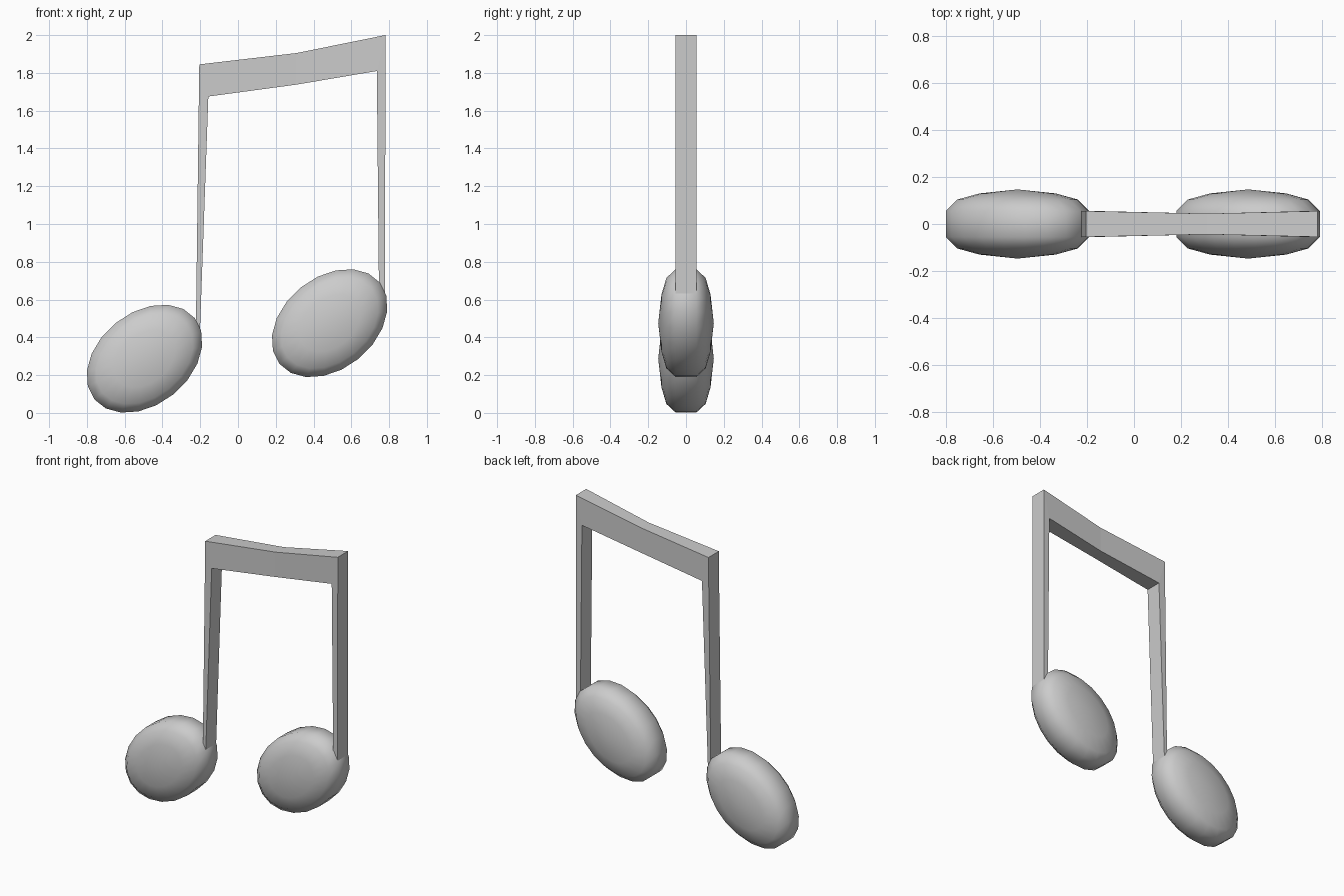
import bpy
import bmesh
from math import sin, cos, pi, radians
from mathutils import Matrix, Vector

cube = bpy.data.objects.get("Cube")
if cube:
    bpy.data.objects.remove(cube, do_unlink=True)

grey = bpy.data.materials.new("light grey")
grey.use_nodes = True
COLOUR = (0.6, 0.6, 0.6, 1)
grey.diffuse_color = COLOUR
grey.node_tree.nodes["Principled BSDF"].inputs["Base Color"].default_value = COLOUR


def finish(bm, name, smooth):
    """Turn a bmesh into a named object with the grey material."""
    bmesh.ops.recalc_face_normals(bm, faces=bm.faces)
    for face in bm.faces:
        face.smooth = smooth
    mesh = bpy.data.meshes.new(name)
    bm.to_mesh(mesh)
    bm.free()
    mesh.materials.append(grey)
    obj = bpy.data.objects.new(name, mesh)
    bpy.context.collection.objects.link(obj)
    return obj


def bridge(bm, a, b):
    """Join two closed rings of equal length with quads."""
    for i in range(len(a)):
        j = (i + 1) % len(a)
        bm.faces.new((a[i], a[j], b[j], b[i]))


# Note heads: tilted oval pebbles with a flat rim
HALF = [(0.53, 0.130), (0.84, 0.104), (1.0, 0.055)]   # radius share, depth
PROFILE = [(r, -y) for r, y in HALF] + [(r, y) for r, y in reversed(HALF)]
LONG, SHORT, DEPTH, SIDES = 0.342, 0.243, 0.147, 20


def note_head(name, x, z):
    bm = bmesh.new()
    rings = []
    for r, y in PROFILE:
        rings.append([bm.verts.new((LONG * r * cos(2 * pi * i / SIDES), y,
                                    SHORT * r * sin(2 * pi * i / SIDES)))
                      for i in range(SIDES)])
    for a, b in zip(rings, rings[1:]):
        bridge(bm, a, b)
    for ring, y in ((rings[0], -DEPTH), (rings[-1], DEPTH)):
        pole = bm.verts.new((0, y, 0))
        for i in range(SIDES):
            bm.faces.new((ring[i], ring[(i + 1) % SIDES], pole))
    bmesh.ops.rotate(bm, verts=bm.verts, matrix=Matrix.Rotation(radians(-39), 3, 'Y'))
    bmesh.ops.translate(bm, verts=bm.verts, vec=Vector((x, 0, z)))
    return finish(bm, name, True)


note_head("right_note_head", -0.495, 0.287)
note_head("left_note_head", 0.485, 0.475)

# Stems and beam: one mitred bar; outer corner, inner corner, half depth
SECTIONS = [
    ((-0.224, 0.36), (-0.204, 0.36), 0.055),
    ((-0.205, 1.845), (-0.157, 1.675), 0.055),
    ((0.31, 1.905), (0.31, 1.738), 0.044),
    ((0.78, 2.0), (0.735, 1.81), 0.055),
    ((0.779, 0.56), (0.747, 0.56), 0.055),
]
bm = bmesh.new()
rings = []
for (ox, oz), (ix, iz), d in SECTIONS:
    corners = ((ox, -d, oz), (ox, d, oz), (ix, d, iz), (ix, -d, iz))
    rings.append([bm.verts.new(c) for c in corners])
for a, b in zip(rings, rings[1:]):
    bridge(bm, a, b)
bm.faces.new(rings[0])
bm.faces.new(rings[-1])
finish(bm, "stems_and_beam", False)
